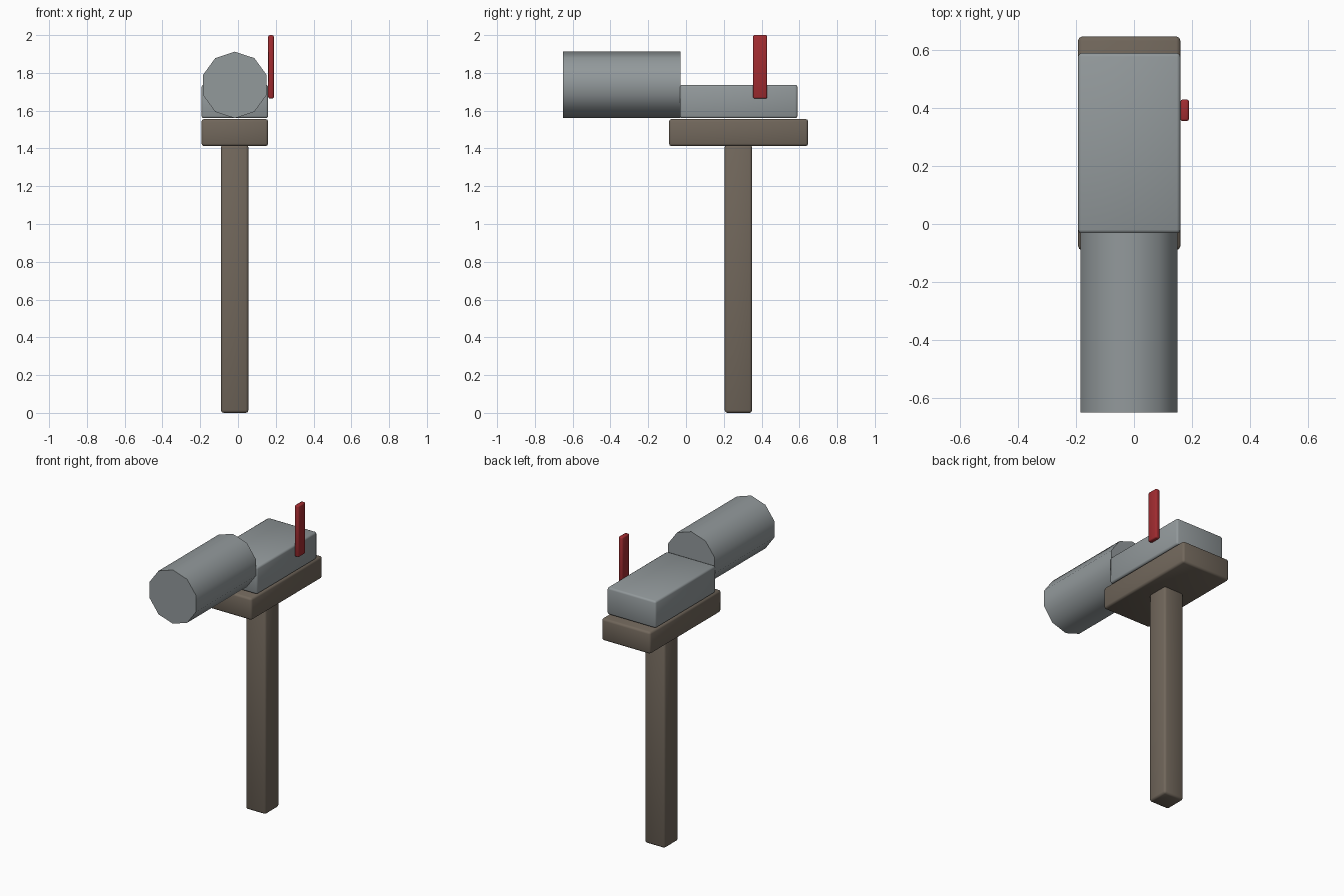
import bpy
import math

if "Cube" in bpy.data.objects:
    bpy.data.objects.remove(bpy.data.objects["Cube"])


def material(name, rgb):
    m = bpy.data.materials.new(name)
    m.diffuse_color = (*rgb, 1)
    m.use_nodes = True
    m.node_tree.nodes["Principled BSDF"].inputs["Base Color"].default_value = m.diffuse_color
    return m


WOOD = material("brown wood", (0.165, 0.135, 0.105))
METAL = material("grey metal", (0.29, 0.32, 0.33))
RED = material("red paint", (0.36, 0.025, 0.03))


def finish(obj, name, mat):
    obj.name = name
    obj.data.materials.append(mat)
    bpy.ops.object.shade_smooth_by_angle(angle=math.radians(50))


def block(name, lo, hi, bevel, mat):
    """Box between two corners with softened edges."""
    bpy.ops.mesh.primitive_cube_add(
        size=1, location=[(a + b) / 2 for a, b in zip(lo, hi)])
    obj = bpy.context.object
    obj.scale = [b - a for a, b in zip(lo, hi)]
    bpy.ops.object.transform_apply(location=False, rotation=False, scale=True)
    mod = obj.modifiers.new("soft edges", "BEVEL")
    mod.width = bevel
    mod.segments = 2
    bpy.ops.object.modifier_apply(modifier=mod.name)
    finish(obj, name, mat)


# Wooden post and the shelf it carries
block("post", (-0.09, 0.205, 0), (0.055, 0.35, 1.42), 0.014, WOOD)
block("shelf", (-0.193, -0.09, 1.412), (0.16, 0.647, 1.556), 0.014, WOOD)

# Metal box resting on the shelf
block("box_body", (-0.193, -0.032, 1.56), (0.16, 0.59, 1.737), 0.012, METAL)

# Ten-sided barrel in front, one corner pointing straight up
bpy.ops.mesh.primitive_cylinder_add(
    vertices=10, radius=0.176, depth=0.62,
    location=(-0.017, -0.34, 1.736), rotation=(math.pi / 2, 0, 0))
finish(bpy.context.object, "barrel", METAL)

# Raised flag on the right side
block("flag", (0.16, 0.355, 1.664), (0.19, 0.43, 2.0), 0.008, RED)
